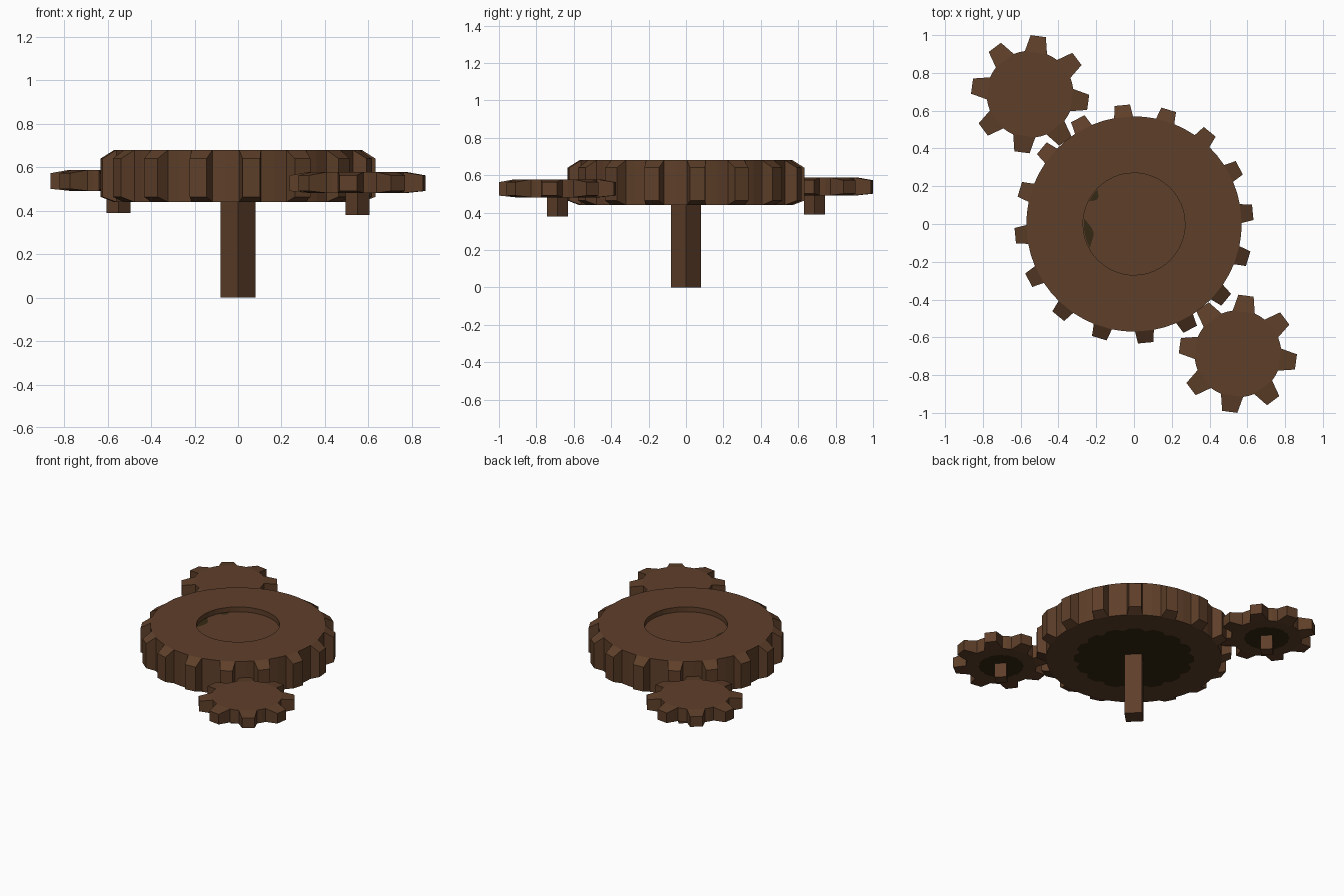
import bpy, bmesh, math

if "Cube" in bpy.data.objects:
    bpy.data.objects.remove(bpy.data.objects["Cube"])


def material(name, color):
    m = bpy.data.materials.new(name)
    m.diffuse_color = (*color, 1)
    m.use_nodes = True
    m.node_tree.nodes["Principled BSDF"].inputs["Base Color"].default_value = m.diffuse_color
    return m


brown = material("dark brown wood", (0.113, 0.050, 0.0225))
dark = material("near black olive", (0.034, 0.022, 0.0065))


def finish(bm, name, location, mats=(brown,)):
    bmesh.ops.recalc_face_normals(bm, faces=bm.faces)
    mesh = bpy.data.meshes.new(name)
    bm.to_mesh(mesh)
    bm.free()
    for m in mats:
        mesh.materials.append(m)
    obj = bpy.data.objects.new(name, mesh)
    obj.location = location
    bpy.context.collection.objects.link(obj)
    return obj


def gear(name, center, z0, z1, teeth, phase, root, tip, root_half, tip_half,
         chamfer, patch, recess=0, recess_depth=0):
    """Toothed wheel with sloped tooth ends, dark underside patch, optional top recess."""
    bm = bmesh.new()
    step = math.tau / teeth
    # three root points per tooth: both tooth feet and the middle of the gap
    angles, wave = [], []
    for i in range(teeth):
        a = math.radians(phase) + i * step
        angles += [a - root_half, a + root_half, a + step / 2]
        wave += [1.03, 1.03, 0.95]
    n = len(angles)

    def ring(radii, z):
        return [bm.verts.new((r * math.cos(a), r * math.sin(a), z))
                for a, r in zip(angles, radii)]

    def bridge(a, b):
        for i in range(n):
            j = (i + 1) % n
            bm.faces.new((a[i], a[j], b[j], b[i]))

    low, high = ring([root] * n, z0), ring([root] * n, z1)
    for i in range(teeth):
        k = 3 * i
        a = math.radians(phase) + i * step
        # tooth
        tl, th = [], []
        for s in (-1, 1):
            x, y = tip * math.cos(a + s * tip_half), tip * math.sin(a + s * tip_half)
            tl.append(bm.verts.new((x, y, z0 + chamfer * 0.6)))
            th.append(bm.verts.new((x, y, z1 - chamfer)))
        bm.faces.new((high[k], th[0], th[1], high[k + 1]))
        bm.faces.new((low[k], low[k + 1], tl[1], tl[0]))
        bm.faces.new((tl[0], tl[1], th[1], th[0]))
        bm.faces.new((low[k], tl[0], th[0], high[k]))
        bm.faces.new((low[k + 1], high[k + 1], th[1], tl[1]))
        # gap between teeth
        for p in (k + 1, k + 2):
            q = (p + 1) % n
            bm.faces.new((low[p], low[q], high[q], high[p]))
    # underside with dark wavy patch
    rim = ring([patch * w for w in wave], z0)
    bridge(low, rim)
    bm.faces.new(rim).material_index = 1
    # top face, with recess where wanted
    if recess:
        lip, base = ring([recess] * n, z1), ring([recess] * n, z1 - recess_depth)
        bridge(high, lip)
        bridge(lip, base)
        bm.faces.new(base)
    else:
        bm.faces.new(high)
    return finish(bm, name, (center[0], center[1], 0), (brown, dark))


def shaft(name, center, half, z0, z1):
    """Square post turned 45 degrees."""
    bm = bmesh.new()
    bmesh.ops.create_cone(bm, cap_ends=True, segments=4, radius1=half,
                          radius2=half, depth=z1 - z0)
    return finish(bm, name, (center[0], center[1], (z0 + z1) / 2))


def stain(name, angle, spread, width, z):
    """Thin dark crescent on the recess floor, against its wall."""
    bm = bmesh.new()
    outer, inner = [], []
    for i in range(7):
        t = i / 6
        a = math.radians(angle + (t - 0.5) * spread)
        r = 0.266 - width * math.sin(math.pi * t) - 0.002
        outer.append(bm.verts.new((0.266 * math.cos(a), 0.266 * math.sin(a), z)))
        inner.append(bm.verts.new((r * math.cos(a), r * math.sin(a), z)))
    for i in range(6):
        bm.faces.new((inner[i], outer[i], outer[i + 1], inner[i + 1]))
    return finish(bm, name, (0, 0, 0), (dark,))


# large middle gear on its post
gear("large_gear", (0, 0), 0.44, 0.68, 16, 5.6, 0.57, 0.633, 0.088, 0.064,
     0.04, 0.38, recess=0.27, recess_depth=0.035)
shaft("main_post", (0, 0), 0.081, 0, 0.45)
stain("recess_stain_front", 191, 34, 0.045, 0.648)
stain("recess_stain_back", 145, 16, 0.03, 0.648)

# two small gears on opposite corners
for side, s, dz in (("front", 1, 0), ("back", -1, 0.01)):
    c = (0.55 * s, -0.687 * s)
    gear(side + "_small_gear", c, 0.482 + dz, 0.578 + dz, 8, -8, 0.23, 0.313,
         0.26, 0.13, 0.015, 0.145)
    shaft(side + "_small_post", c, 0.055, 0.38 + dz, 0.5 + dz)
